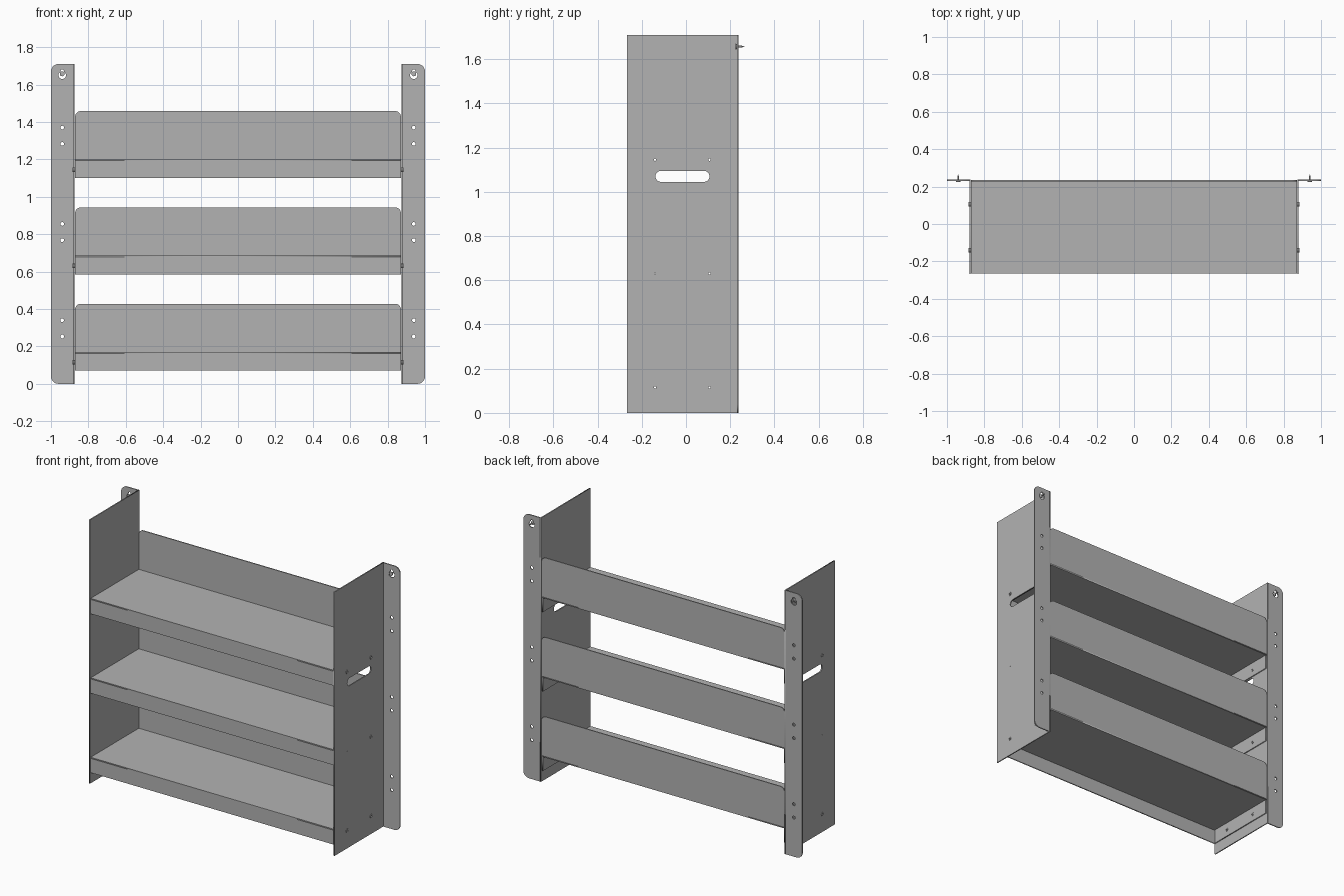
import bpy, bmesh
from math import sin, cos, pi, radians
from mathutils import Matrix, Vector

cube = bpy.data.objects.get("Cube")
if cube:
    bpy.data.objects.remove(cube, do_unlink=True)

metal = bpy.data.materials.new("grey_sheet_metal")
metal.use_nodes = True
GREY = (0.45, 0.45, 0.45, 1)
metal.diffuse_color = GREY
metal.node_tree.nodes["Principled BSDF"].inputs["Base Color"].default_value = GREY

T = 0.007                      # sheet thickness
FRONT, BACK = -0.267, 0.238    # depth limits of the sheets
HEIGHT = 1.71
INNER, OUTER = 0.873, 1.0      # side panel inner face, flange outer edge
SHELF_TOPS = (0.17, 0.685, 1.20)
LIP = 0.10
FIX_Y = (-0.14, 0.106)         # fixing positions along the depth

# Local axes: outline x, outline y, extrusion
FACING_X = Matrix(((0, 0, 1), (1, 0, 0), (0, 1, 0))).to_4x4()
FACING_Y = Matrix(((1, 0, 0), (0, 0, -1), (0, 1, 0))).to_4x4()
FACING_Z = Matrix.Identity(4)


def arc(cx, cy, r, start, end, n):
    angles = [radians(start + (end - start) * i / n) for i in range(n + 1)]
    return [(cx + r * cos(a), cy + r * sin(a)) for a in angles]


def circle(cx, cy, r):
    return arc(cx, cy, r, 0, 360, 16)[:-1]


def rounded_rect(x0, x1, y0, y1, radii=(0, 0, 0, 0)):
    """Radii run bottom left, bottom right, top right, top left."""
    corners = ((x0, y0, 1, 1), (x1, y0, -1, 1), (x1, y1, -1, -1), (x0, y1, 1, -1))
    points = []
    for i, ((x, y, sx, sy), r) in enumerate(zip(corners, radii)):
        if r:
            points += arc(x + sx * r, y + sy * r, r, 180 + 90 * i, 270 + 90 * i, 6)
        else:
            points.append((x, y))
    return points


def add_object(name, bm):
    bmesh.ops.recalc_face_normals(bm, faces=bm.faces)
    mesh = bpy.data.meshes.new(name)
    bm.to_mesh(mesh)
    bm.free()
    mesh.materials.append(metal)
    obj = bpy.data.objects.new(name, mesh)
    bpy.context.scene.collection.objects.link(obj)
    return obj


def plate(name, outlines, facing, offset, thickness=T):
    """Flat sheet from an outline followed by its holes."""
    curve = bpy.data.curves.new(name, "CURVE")
    curve.dimensions = "2D"
    curve.fill_mode = "BOTH"
    curve.extrude = thickness / 2
    for outline in outlines:
        spline = curve.splines.new("POLY")
        spline.points.add(len(outline) - 1)
        for point, (x, y) in zip(spline.points, outline):
            point.co = (x, y, 0, 1)
        spline.use_cyclic_u = True
    helper = bpy.data.objects.new(name + "_outline", curve)
    bpy.context.scene.collection.objects.link(helper)
    graph = bpy.context.evaluated_depsgraph_get()
    flat = bpy.data.meshes.new_from_object(helper.evaluated_get(graph))
    bm = bmesh.new()
    bm.from_mesh(flat)
    bpy.data.objects.remove(helper, do_unlink=True)
    bpy.data.curves.remove(curve)
    bpy.data.meshes.remove(flat)
    bmesh.ops.remove_doubles(bm, verts=bm.verts, dist=0.00005)
    bm.transform(Matrix.Translation(offset) @ facing)
    return add_object(name, bm)


def wall_screw(name, x, z):
    """Countersunk screw pointing backwards."""
    profile = ((0, 0.224), (0.013, 0.224), (0.013, 0.227), (0.005, 0.236),
               (0.004, 0.253), (0, 0.266))
    bm = bmesh.new()
    verts = [bm.verts.new((x + r, y, z)) for r, y in profile]
    edges = [bm.edges.new(pair) for pair in zip(verts, verts[1:])]
    bmesh.ops.spin(bm, geom=verts + edges, cent=(x, 0, z), axis=(0, 1, 0),
                   angle=2 * pi, steps=16)
    bmesh.ops.remove_doubles(bm, verts=bm.verts, dist=0.0001)
    add_object(name, bm)


# Side panels with wall flanges
for side, s in (("left", 1), ("right", -1)):
    panel = [rounded_rect(FRONT, BACK, 0, HEIGHT),
             rounded_rect(-0.138, 0.106, 1.045, 1.095, (0.0245,) * 4)]
    for top in SHELF_TOPS:
        for y in FIX_Y:
            blind = top == SHELF_TOPS[1] and y < 0
            panel.append(circle(y, top - 0.055, 0.003 if blind else 0.008))
    plate(side + "_panel", panel, FACING_X, Vector((s * (INNER + T / 2), 0, 0)))

    r = 0.04
    radii = (0, r, r, 0) if s > 0 else (r, 0, 0, r)
    x0, x1 = sorted((s * (INNER + T), s * OUTER))
    keyhole = arc(s * 0.94, 1.65, 0.02, 120, 420, 16) + arc(s * 0.94, 1.672, 0.009, 0, 180, 8)
    flange = [rounded_rect(x0, x1, 0, HEIGHT, radii), keyhole]
    for top in SHELF_TOPS:
        flange += [circle(s * 0.94, top + dz, 0.01) for dz in (0.083, 0.17)]
    plate(side + "_wall_flange", flange, FACING_Y, Vector((0, BACK - T / 2, 0)))
    wall_screw(side + "_wall_screw", s * 0.94, 1.657)

# Folded shelves: deck, front lip, back guard and side tabs
W = INNER - 0.002
REAR = BACK - 0.003
for level, top in zip(("lower", "middle", "upper"), SHELF_TOPS):
    plate(level + "_shelf_deck", [rounded_rect(-W, W, FRONT + 0.002, REAR)],
          FACING_Z, Vector((0, 0, top - T / 2)))
    plate(level + "_shelf_lip", [rounded_rect(-W, W, top - LIP, top - T)],
          FACING_Y, Vector((0, FRONT + 0.002 + T / 2, 0)))
    plate(level + "_shelf_guard",
          [rounded_rect(-W, W, top, top + 0.258, (0, 0, 0.03, 0.03))],
          FACING_Y, Vector((0, REAR - T / 2, 0)))
    for side, s in (("left", 1), ("right", -1)):
        holes = [circle(y, top - 0.055, 0.008) for y in FIX_Y]
        plate(f"{level}_shelf_{side}_tab",
              [rounded_rect(FRONT + 0.012, REAR - 0.005, top - LIP, top - T)] + holes,
              FACING_X, Vector((s * (W - T / 2), 0, 0)))
        # Hollow rivets through tab and panel
        for end, y in zip(("front", "back"), FIX_Y):
            blind = level == "middle" and end == "front"
            reach = INNER - 0.004 if blind else INNER
            plate(f"{level}_{side}_{end}_rivet",
                  [circle(y, top - 0.055, 0.012), circle(y, top - 0.055, 0.005)],
                  FACING_X, Vector((s * reach, 0, 0)), 0.014 if blind else 0.022)
